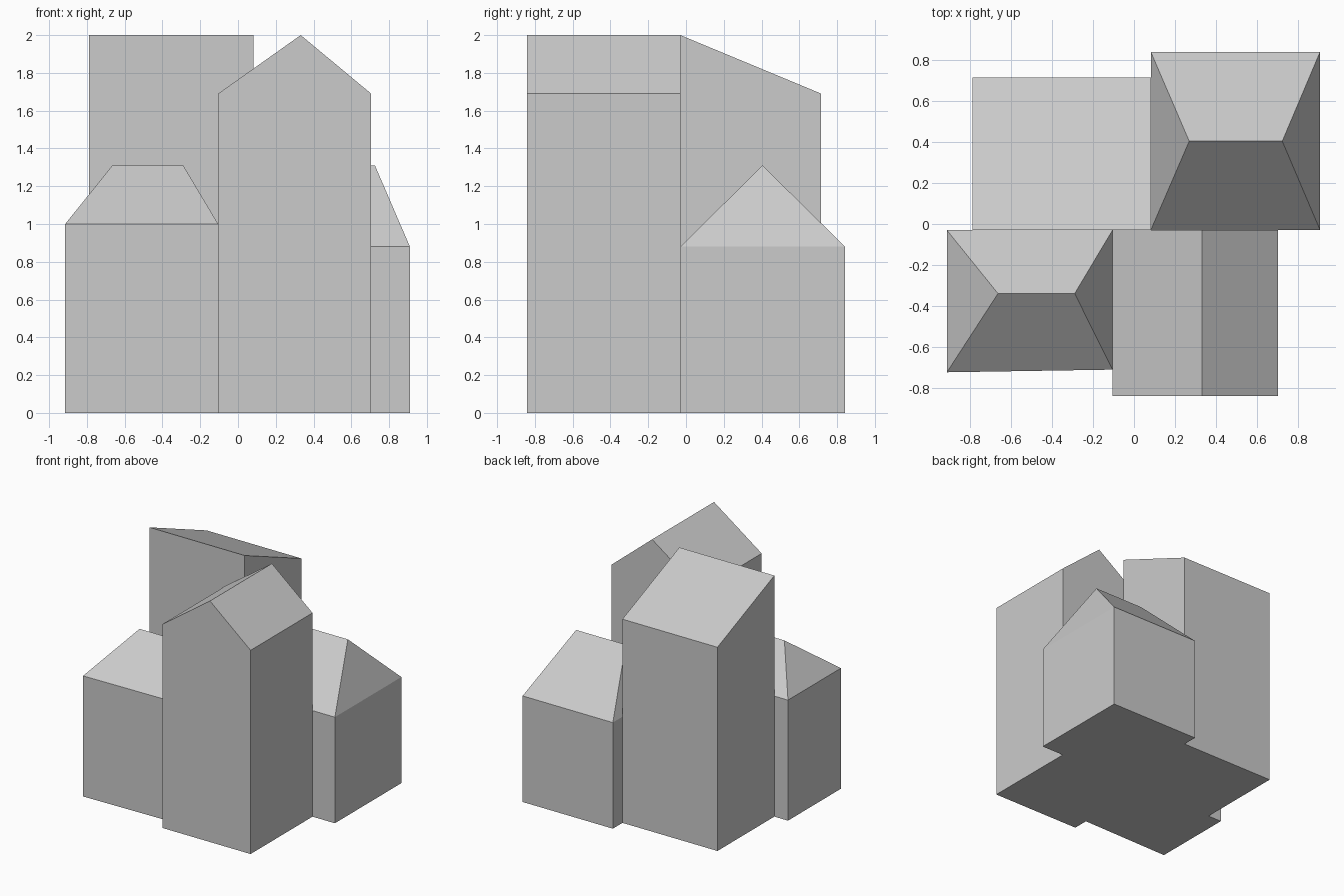
import bpy, bmesh, math

if "Cube" in bpy.data.objects:
    bpy.data.objects.remove(bpy.data.objects["Cube"])


def house(name, corners, eave, p, q, ridge):
    """Walled block on four corners, roofed up to ridge p-q.
    p lies by side corner 3-0, q by side corner 1-2."""
    bm = bmesh.new()
    low = [bm.verts.new((x, y, 0)) for x, y in corners]
    top = [bm.verts.new((x, y, eave)) for x, y in corners]
    p = bm.verts.new((*p, ridge))
    q = bm.verts.new((*q, ridge))
    # floor and walls
    bm.faces.new(low[::-1])
    for i in range(4):
        j = (i + 1) % 4
        bm.faces.new((low[i], low[j], top[j], top[i]))
    # two slopes and two ends
    bm.faces.new((top[0], top[1], q, p))
    bm.faces.new((top[1], top[2], q))
    bm.faces.new((top[2], top[3], p, q))
    bm.faces.new((top[3], top[0], p))
    # merge upright roof ends into their walls
    bmesh.ops.dissolve_limit(bm, angle_limit=math.radians(0.5),
                             verts=bm.verts, edges=bm.edges)
    bmesh.ops.recalc_face_normals(bm, faces=bm.faces)
    mesh = bpy.data.meshes.new(name)
    bm.to_mesh(mesh)
    bm.free()
    bpy.context.collection.objects.link(bpy.data.objects.new(name, mesh))


MID = -0.03  # wall line shared by front and back blocks

# low front block with hipped roof
house("front_left_hip_house",
      [(-0.915, -0.725), (-0.105, -0.712), (-0.105, MID), (-0.915, MID)],
      1.0, (-0.665, -0.34), (-0.29, -0.34), 1.31)

# tall front block with gable roof running front to back
house("front_right_gable_house",
      [(0.705, -0.842), (0.705, MID), (-0.105, MID), (-0.105, -0.842)],
      1.69, (0.332, -0.842), (0.332, MID), 2.0)

# tall back block with single slope falling to the back
house("back_left_shed_house",
      [(-0.79, MID), (0.082, MID), (0.082, 0.716), (-0.79, 0.716)],
      1.69, (-0.79, MID), (0.082, MID), 2.0)

# low back block with hipped roof
house("back_right_hip_house",
      [(0.082, MID), (0.91, MID), (0.91, 0.842), (0.082, 0.842)],
      0.88, (0.27, 0.405), (0.725, 0.405), 1.31)
